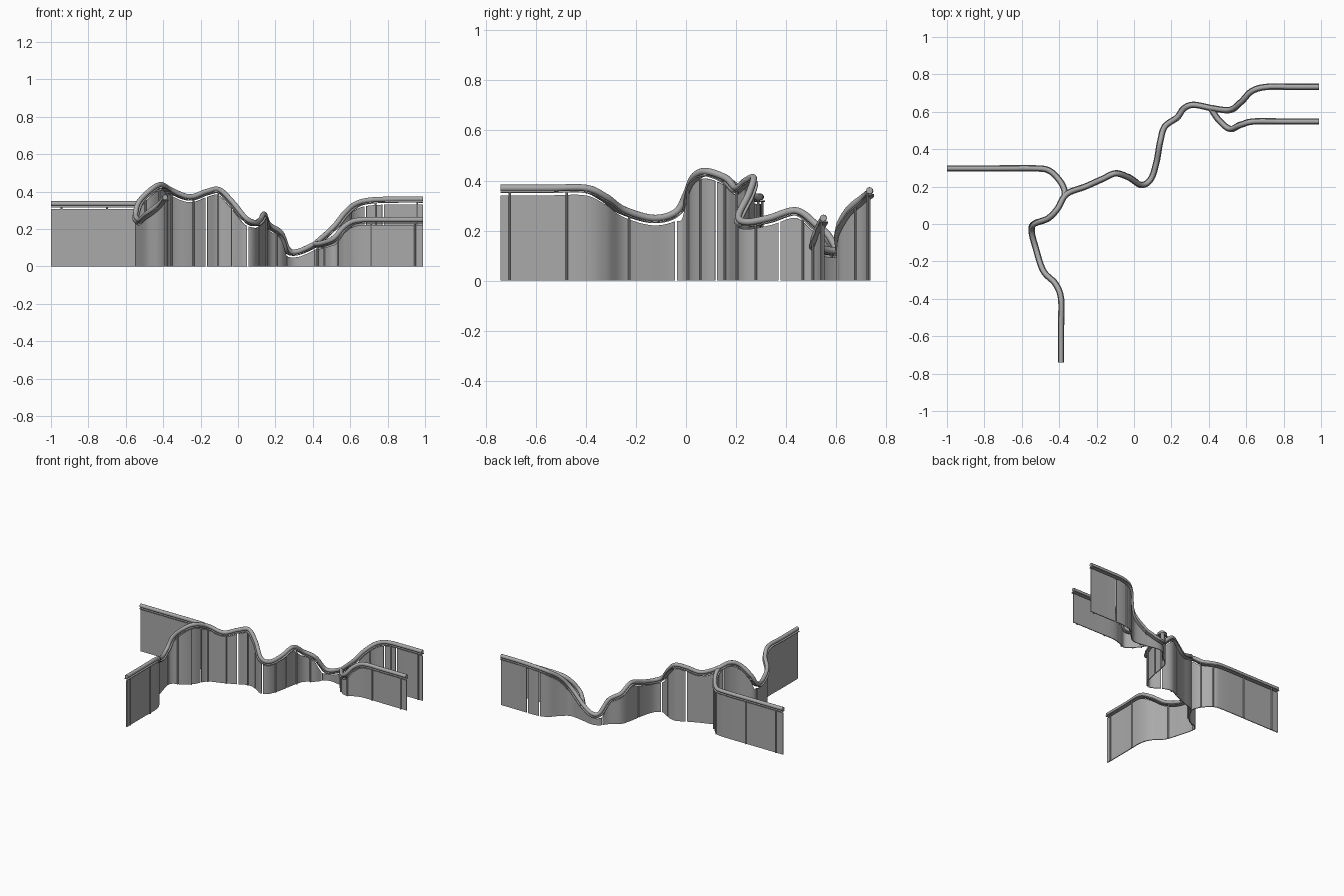
import bpy, bmesh, math
from mathutils import Vector

cube = bpy.data.objects.get("Cube")
if cube:
    bpy.data.objects.remove(cube)


def material(name, value):
    m = bpy.data.materials.new(name)
    m.use_nodes = True
    colour = (value, value, value, 1)
    m.diffuse_color = colour
    m.node_tree.nodes["Principled BSDF"].inputs["Base Color"].default_value = colour
    return m


GREY = material("plain grey", 0.4)
STEPS = 10
UP = Vector((0, 0, 1))


def spline(p, t):
    """Catmull-Rom point at control-index t."""
    i = min(int(t), len(p) - 2)
    u = t - i
    a, b, c, d = p[max(i - 1, 0)], p[i], p[i + 1], p[min(i + 2, len(p) - 1)]
    return 0.5 * (2 * b + (c - a) * u + (2 * a - 5 * b + 4 * c - d) * u * u
                  + (3 * b - a - 3 * c + d) * u ** 3)


def frame(p, t):
    """Position, rightward direction, tilted up direction and slope factor."""
    e = 0.02
    last = len(p) - 1
    d = (spline(p, min(t + e, last)) - spline(p, max(t - e, 0))).normalized()
    right = d.cross(UP).normalized()
    up = right.cross(d)
    return spline(p, t), right, up, 1 / max(up.z, 0.3)


def finish(name, bm):
    bmesh.ops.recalc_face_normals(bm, faces=bm.faces)
    me = bpy.data.meshes.new(name)
    bm.to_mesh(me)
    bm.free()
    ob = bpy.data.objects.new(name, me)
    bpy.context.collection.objects.link(ob)
    me.materials.append(GREY)
    bpy.ops.object.select_all(action="DESELECT")
    bpy.context.view_layer.objects.active = ob
    ob.select_set(True)
    bpy.ops.object.shade_smooth_by_angle(angle=math.radians(35))


def loft(bm, sections):
    """Skin a row of closed cross-sections and cap both ends."""
    rings = [[bm.verts.new(v) for v in s] for s in sections]
    n = len(rings[0])
    for r, s in zip(rings, rings[1:]):
        for k in range(n):
            bm.faces.new((r[k], r[(k + 1) % n], s[(k + 1) % n], s[k]))
    bm.faces.new(rings[0])
    bm.faces.new(rings[-1][::-1])


def sweep(name, p, profile):
    bm = bmesh.new()
    sections = []
    for i in range((len(p) - 1) * STEPS + 1):
        pos, right, up, _ = frame(p, i / STEPS)
        sections.append([pos + right * x + up * y for x, y in profile])
    loft(bm, sections)
    finish(name, bm)


def panels(name, p, gaps):
    """Thin upright sheets from the ground to just under the rail."""
    bm = bmesh.new()
    last = len(p) - 1
    edges = [0] + gaps + [last]
    for a, b in zip(edges, edges[1:]):
        # keep every joint about the same width along the path
        def inset(t, s):
            near = min(max(t + s * 0.1, 0), last)
            return s * 0.0005 / max((spline(p, near) - spline(p, t)).length, 0.005)
        if a > 0:
            a += inset(a, 1)
        if b < last:
            b += inset(b, -1)
        n = max(2, int((b - a) * STEPS))
        sections = []
        for i in range(n + 1):
            pos, right, _, slope = frame(p, a + (b - a) * i / n)
            top = max(pos.z - 0.029 * slope, 0.02)
            sections.append([Vector((pos.x, pos.y, z)) + right * x
                             for x, z in ((-0.003, 0), (0.003, 0), (0.003, top), (-0.003, top))])
        loft(bm, sections)
    finish(name, bm)


def posts(name, p, spots, side):
    """Slim round posts standing against one face of the wall."""
    bm = bmesh.new()
    for t in spots:
        pos, right, _, slope = frame(p, t)
        c = pos + right * side * 0.007
        top = pos.z - 0.018 * slope
        ring = [(math.cos(k * math.pi / 4) * 0.005, math.sin(k * math.pi / 4) * 0.005)
                for k in range(8)]
        loft(bm, [[(c.x + x, c.y + y, z) for x, y in ring] for z in (0, top)])
    finish(name, bm)


TUBE = [(0.0135 * math.cos(k * math.pi / 6), 0.0135 * math.sin(k * math.pi / 6))
        for k in range(12)]
STRIP = [(-0.017, -0.02), (0.017, -0.02), (0.017, -0.015), (-0.017, -0.015)]


def wall(name, points, gaps, spots, side=1):
    p = [Vector(v) for v in points]
    sweep(name + "_rail", p, TUBE)
    sweep(name + "_rail_strip", p, STRIP)
    panels(name + "_panels", p, gaps)
    posts(name + "_posts", p, spots, side)


# Long winding wall, from the front end to the fork
wall("main_wall", [
    (-.39, -.74, .37), (-.39, -.55, .37), (-.39, -.4, .37), (-.42, -.32, .335),
    (-.485, -.25, .285), (-.525, -.13, .25), (-.547, -.04, .275), (-.53, 0, .345),
    (-.46, .03, .415), (-.41, .08, .437), (-.36, .16, .41), (-.26, .2, .372),
    (-.17, .24, .4), (-.1, .27, .41), (-.03, .25, .345), (.04, .21, .26),
    (.09, .24, .235), (.12, .33, .25), (.14, .44, .28), (.165, .52, .225),
    (.23, .57, .18), (.27, .62, .09), (.32, .637, .08), (.41, .62, .12)],
    [6, 9.5, 12, 14, 15.2, 17.4, 20.7],
    [.26, 1.45, 4.2, 7.5, 8.7, 10, 11.2, 12.9, 16.5, 18.3, 19.6])

# Side branch running off to the right
wall("right_branch", [
    (-1, .297, .335), (-.75, .297, .335), (-.52, .297, .335), (-.45, .283, .335),
    (-.4, .235, .35), (-.375, .19, .385), (-.37, .15, .41)],
    [], [.3, 1.2, 3, 4.2], -1)

# Rear branch of the fork
wall("rear_branch", [
    (.41, .62, .12), (.51, .61, .21), (.57, .65, .285), (.63, .71, .335),
    (.71, .733, .355), (.85, .733, .36), (.99, .733, .36)],
    [3.7, 4.5], [.5, 2.5, 4.2, 5.7], 1)

# Front branch of the fork
wall("front_branch", [
    (.41, .62, .12), (.45, .56, .125), (.51, .51, .15), (.57, .53, .215),
    (.64, .548, .247), (.8, .548, .25), (.99, .548, .25)],
    [], [.6, 1.3, 2.4, 4.5, 5.7])
